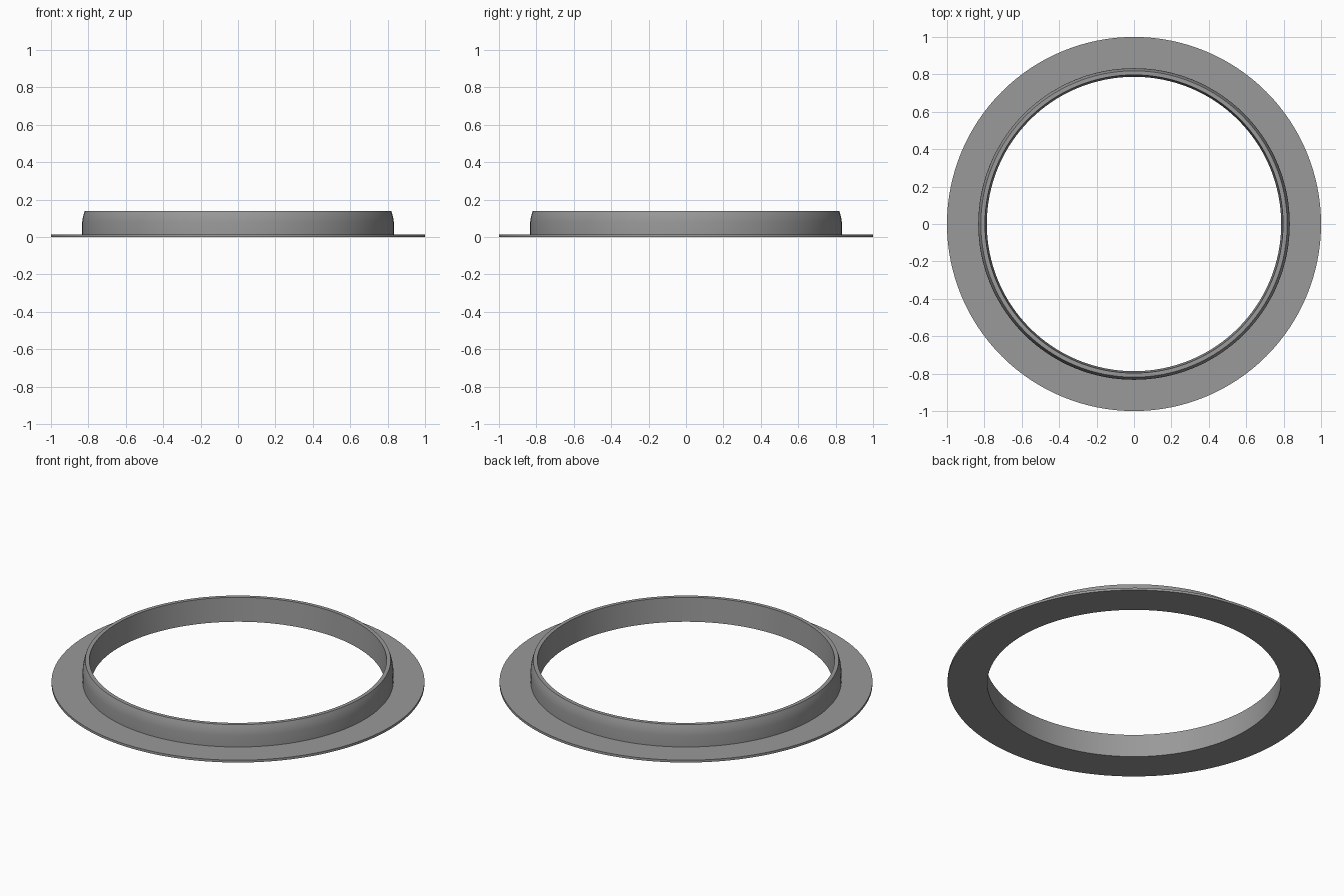
import bpy, bmesh, math

if "Cube" in bpy.data.objects:
    bpy.data.objects.remove(bpy.data.objects["Cube"])

SEGMENTS = 128

# Closed cross-section (radius, height): flange, collar with curved shoulder, flared bore
PROFILE = [(0.787, 0.0), (1.0, 0.0), (1.0, 0.014), (0.833, 0.014), (0.833, 0.08),
           (0.83, 0.103), (0.825, 0.123), (0.819, 0.14), (0.797, 0.14)]

# Grey metal
grey = bpy.data.materials.new("grey_metal")
grey.diffuse_color = (0.32, 0.32, 0.32, 1.0)
grey.use_nodes = True
grey.node_tree.nodes["Principled BSDF"].inputs["Base Color"].default_value = grey.diffuse_color

# Flanged collar ring, lathed around the vertical axis
bm = bmesh.new()
rings = []
for i in range(SEGMENTS):
    a = 2 * math.pi * i / SEGMENTS
    rings.append([bm.verts.new((r * math.cos(a), r * math.sin(a), z)) for r, z in PROFILE])
n = len(PROFILE)
for i in range(SEGMENTS):
    here, there = rings[i], rings[(i + 1) % SEGMENTS]
    for j in range(n):
        k = (j + 1) % n
        bm.faces.new((here[j], there[j], there[k], here[k]))
bmesh.ops.recalc_face_normals(bm, faces=bm.faces)
mesh = bpy.data.meshes.new("flanged_ring")
bm.to_mesh(mesh)
bm.free()
mesh.materials.append(grey)
ring = bpy.data.objects.new("flanged_ring", mesh)
bpy.context.collection.objects.link(ring)

# Smooth walls with crisp rims
bpy.context.view_layer.objects.active = ring
ring.select_set(True)
bpy.ops.object.shade_smooth_by_angle(angle=math.radians(30))
